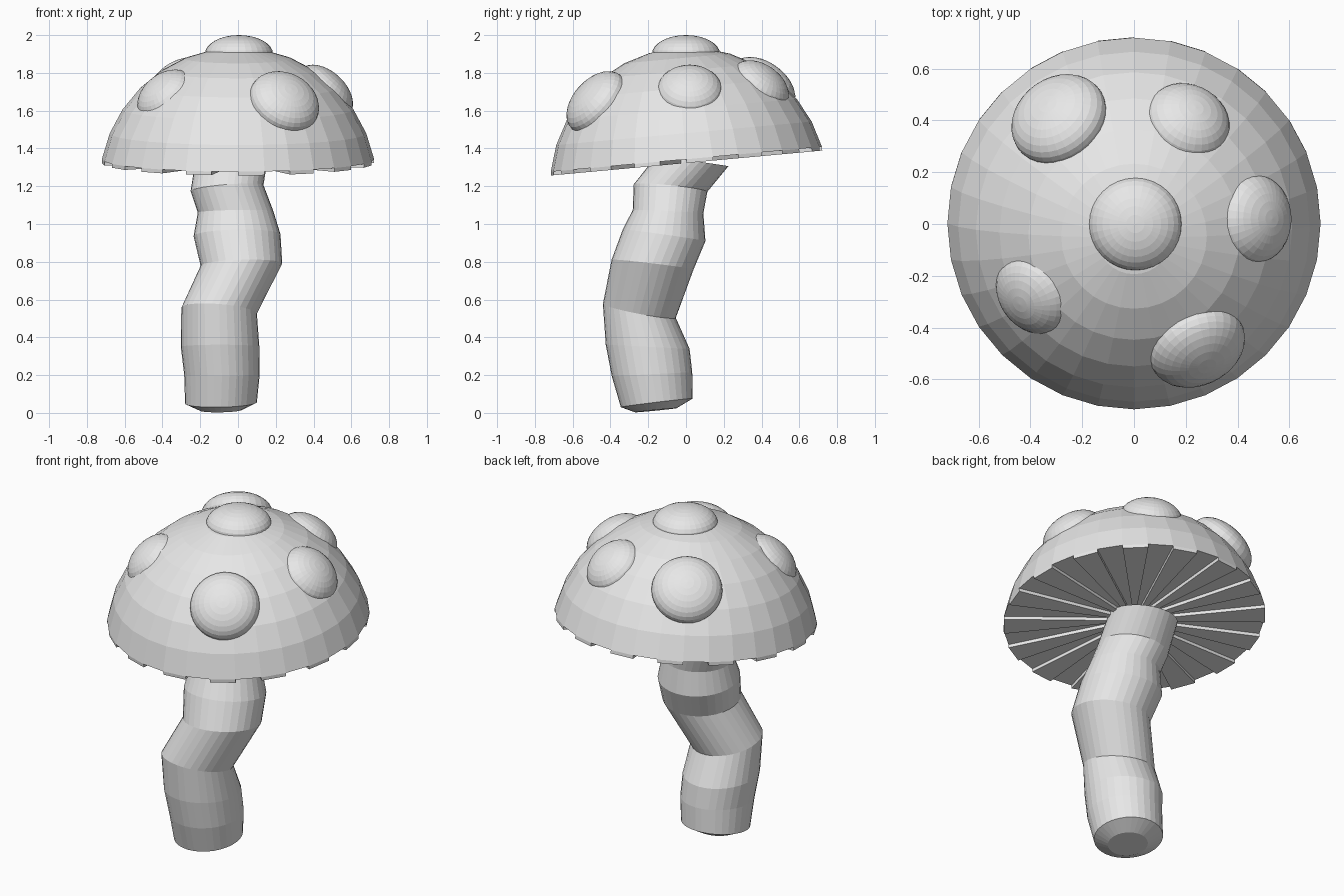
import bpy, bmesh, math
from mathutils import Vector, Matrix

if "Cube" in bpy.data.objects:
    bpy.data.objects.remove(bpy.data.objects["Cube"])

mat = bpy.data.materials.new("light grey")
mat.diffuse_color = (0.8, 0.8, 0.8, 1)
mat.use_nodes = True
mat.node_tree.nodes["Principled BSDF"].inputs["Base Color"].default_value = mat.diffuse_color

SEG = 32
STEP = 2 * math.pi / SEG


def finish(bm, name, matrix=None):
    bmesh.ops.recalc_face_normals(bm, faces=bm.faces)
    if matrix is not None:
        bm.transform(matrix)
    me = bpy.data.meshes.new(name)
    bm.to_mesh(me)
    bm.free()
    me.materials.append(mat)
    ob = bpy.data.objects.new(name, me)
    bpy.context.collection.objects.link(ob)
    return ob


def bridge(bm, a, b):
    for i in range(SEG):
        j = (i + 1) % SEG
        bm.faces.new((a[i], a[j], b[j], b[i]))


# Crooked stem: centre x, y, z, radius x, y, slope along x, y
stem_rings = [
    (-.09, -.16, .014, .11, .11, .02, .10),
    (-.09, -.155, .053, .19, .19, .02, .12),
    (-.085, -.18, .205, .20, .213, 0, .05),
    (-.095, -.203, .35, .208, .222, 0, -.05),
    (-.10, -.247, .54, .20, .193, -.08, -.19),
    (.018, -.177, .785, .216, .217, .03, -.12),
    (-.005, -.116, .94, .23, .219, .02, -.14),
    (-.013, -.095, 1.065, .20, .187, .02, -.05),
    (-.058, -.082, 1.19, .193, .195, .08, -.10),
    (-.035, .035, 1.335, .19, .19, 0, -.15),
]
bm = bmesh.new()
loops = []
for cx, cy, cz, rx, ry, sx, sy in stem_rings:
    loop = []
    for i in range(SEG):
        dx, dy = rx * math.cos(i * STEP), ry * math.sin(i * STEP)
        loop.append(bm.verts.new((cx + dx, cy + dy, cz + sx * dx + sy * dy)))
    loops.append(loop)
for a, b in zip(loops, loops[1:]):
    bridge(bm, a, b)
bm.faces.new(loops[0][::-1])
bm.faces.new(loops[-1])
finish(bm, "stem")

# Cap: upper part of a sphere, with every other underside wedge lowered as a gill
R, GILL = 0.735, 0.02
C = Vector((0, .015, 1.2))
bm = bmesh.new()
loops = []
for k in range(1, 8):
    lat = k * STEP
    loops.append([bm.verts.new((R * math.cos(lat) * math.cos(i * STEP),
                                R * math.cos(lat) * math.sin(i * STEP),
                                R * math.sin(lat))) for i in range(SEG)])
for a, b in zip(loops, loops[1:]):
    bridge(bm, a, b)
apex = bm.verts.new((0, 0, R))
rim, zr = loops[0], R * math.sin(STEP)
hub = bm.verts.new((0, 0, zr))
hub_low = bm.verts.new((0, 0, zr - GILL))
down = Vector((0, 0, -GILL))
for i in range(SEG):
    j = (i + 1) % SEG
    bm.faces.new((loops[-1][i], loops[-1][j], apex))
    if i % 2:
        bm.faces.new((hub, rim[j], rim[i]))
    else:
        p, q = bm.verts.new(rim[i].co + down), bm.verts.new(rim[j].co + down)
        bm.faces.new((rim[i], p, q, rim[j]))
        bm.faces.new((hub_low, q, p))
        bm.faces.new((hub, hub_low, p, rim[i]))
        bm.faces.new((hub, rim[j], q, hub_low))
finish(bm, "cap", Matrix.Translation(C) @ Matrix.Rotation(math.radians(5.25), 4, 'X'))

# Flattened spots facing outward from the cap: position, radius, half thickness
spots = [
    ("top_spot", (.005, 0, 1.9), .18, .10),
    ("front_spot", (.245, -.475, 1.645), .192, .11),
    ("right_spot", (.46, .02, 1.70), .175, .11),
    ("back_right_spot", (.205, .39, 1.73), .17, .11),
    ("back_left_spot", (-.29, .405, 1.73), .195, .11),
    ("front_left_spot", (-.38, -.265, 1.675), .17, .11),
]
for name, pos, r, h in spots:
    pos = Vector(pos)
    n = Vector((0, 0, 1)) if name == "top_spot" else (pos - C).normalized()
    bm = bmesh.new()
    bmesh.ops.create_uvsphere(bm, u_segments=32, v_segments=16, radius=1)
    turn = Vector((0, 0, 1)).rotation_difference(n).to_matrix().to_4x4()
    finish(bm, name, Matrix.Translation(pos) @ turn @ Matrix.Diagonal((r, r, h, 1)))
